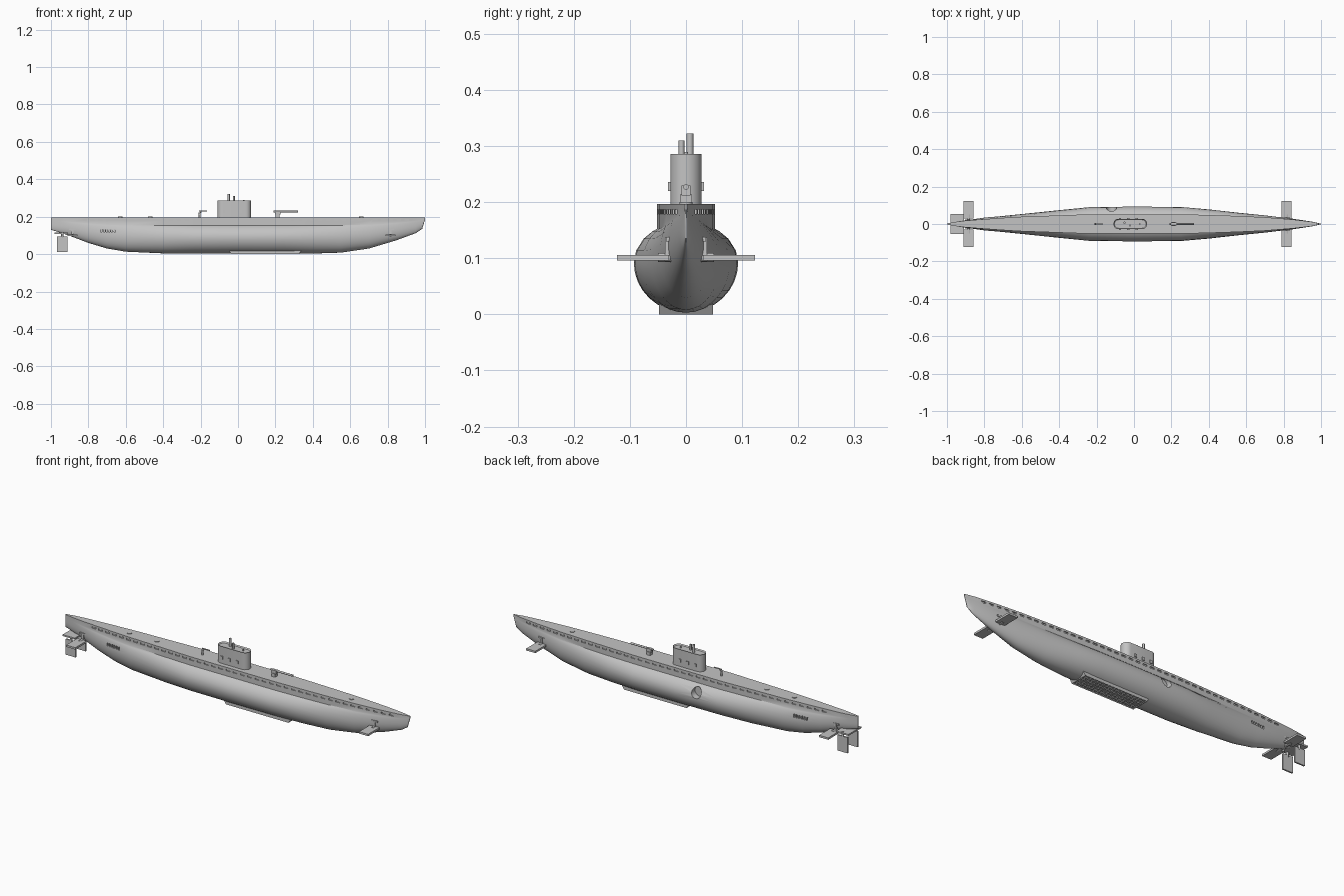
import bpy, bmesh, math
from mathutils import Matrix, Vector

if "Cube" in bpy.data.objects:
    bpy.data.objects.remove(bpy.data.objects["Cube"])

DECK = 0.197
grey = bpy.data.materials.new("hull_grey")
grey.use_nodes = True
tone = (0.55, 0.55, 0.55, 1)
grey.diffuse_color = tone
grey.node_tree.nodes["Principled BSDF"].inputs["Base Color"].default_value = tone


def finish(name, bm, smooth=True):
    bmesh.ops.recalc_face_normals(bm, faces=bm.faces)
    mesh = bpy.data.meshes.new(name)
    bm.to_mesh(mesh)
    bm.free()
    mesh.materials.append(grey)
    obj = bpy.data.objects.new(name, mesh)
    bpy.context.collection.objects.link(obj)
    if smooth:
        shade(obj)
    return obj


def shade(obj):
    bpy.ops.object.select_all(action="DESELECT")
    obj.select_set(True)
    bpy.context.view_layer.objects.active = obj
    bpy.ops.object.shade_smooth_by_angle(angle=math.radians(32))


def add_box(bm, centre, size):
    m = Matrix.Translation(centre) @ Matrix.Diagonal((*size, 1))
    return bmesh.ops.create_cube(bm, size=1, matrix=m)["verts"]


def add_rod(bm, start, end, radius, sides=16):
    a, b = Vector(start), Vector(end)
    turn = (b - a).to_track_quat("Z", "Y").to_matrix().to_4x4()
    bmesh.ops.create_cone(bm, cap_ends=True, segments=sides, radius1=radius, radius2=radius,
                          depth=(b - a).length, matrix=Matrix.Translation((a + b) / 2) @ turn)


def box(name, centre, size):
    bm = bmesh.new()
    add_box(bm, centre, size)
    return finish(name, bm, False)


def rod(name, start, end, radius, sides=16):
    bm = bmesh.new()
    add_rod(bm, start, end, radius, sides)
    return finish(name, bm)


# Hull stations: x, keel height, half beam, half deck width
STATIONS = [Vector(s) for s in (
    (-1, .13, .003, .003), (-.95, .115, .012, .012), (-.9, .098, .02, .018),
    (-.8, .06, .034, .026), (-.7, .03, .043, .033), (-.6, .013, .053, .039),
    (-.4, .004, .074, .046), (-.24, .003, .09, .052), (0, .003, .093, .052),
    (.25, .003, .091, .052), (.4, .003, .078, .048), (.55, .008, .061, .043),
    (.7, .03, .046, .036), (.85, .075, .028, .024), (.95, .112, .013, .012),
    (.985, .135, .005, .004), (1, .185, .002, .002))]


def station(x):
    for a, b in zip(STATIONS, STATIONS[1:]):
        if x <= b[0]:
            return a.lerp(b, (x - a[0]) / (b[0] - a[0]))
    return STATIONS[-1]


def half_section(s):
    x, keel, beam, deck = s
    tall = DECK - keel
    pts = []
    for i in range(1, 9):  # round belly
        a = i / 8 * math.pi / 2
        pts.append((x, beam * math.sin(a), keel + tall * .46 * (1 - math.cos(a))))
    for out, up in ((.9, .57), (.57, .68), (.2, .745), (0, .77), (0, 1)):  # shoulder, casing
        pts.append((x, deck + (beam - deck) * out, keel + tall * up))
    return pts


# Lofted hull with a deck casing
bm = bmesh.new()
rings = []
for i, s in enumerate(STATIONS):
    half = half_section(s)
    loop = [(s[0], 0, s[1])] + half + [(x, -y, z) for x, y, z in reversed(half)]
    rings.append([bm.verts.new(p) for p in loop])
count = len(rings[0])
for a, b in zip(rings, rings[1:]):
    for i in range(count):
        j = (i + 1) % count
        bm.faces.new((a[i], a[j], b[j], b[i]))
bm.faces.new(rings[0])
bm.faces.new(rings[-1])
hull = finish("hull", bm, False)

# Cutters: casing slots, stern grilles and one round side opening
bm = bmesh.new()
for side in (-1, 1):
    for i in range(42):
        x = -.82 + i * .042
        add_box(bm, (x, side * station(x)[3], .183), (.024, .01, .008))
    for i in range(6):
        x = -.73 + i * .014
        add_box(bm, (x, side * (station(x)[2] - .002), .125), (.008, .016, .016))
add_rod(bm, (-.12, .058, .115), (-.12, .12, .115), .027, 24)
cutter = finish("opening_cutter", bm, False)
cutter.hide_render = True
mod = hull.modifiers.new("openings", "BOOLEAN")
mod.operation, mod.solver, mod.object = "DIFFERENCE", "EXACT", cutter
cut = hull.evaluated_get(bpy.context.evaluated_depsgraph_get())
hull_mesh = bpy.data.meshes.new_from_object(cut)
hull.modifiers.clear()
hull.data = hull_mesh
bpy.data.objects.remove(cutter)
shade(hull)

# Ballast keel: tapered box with a grid of sunken panels underneath
bm = bmesh.new()
verts = add_box(bm, (.145, 0, .011), (.39, .096, .022))
for v in verts:
    if v.co.z < .01:
        v.co.x = .145 + (v.co.x - .145) * .93
bottom = [f for f in bm.faces if f.calc_center_median().z < .001]
long_edges = [e for e in bottom[0].edges if abs(e.verts[0].co.x - e.verts[1].co.x) > .1]
short_edges = [e for e in bottom[0].edges if e not in long_edges]
bmesh.ops.subdivide_edges(bm, edges=long_edges, cuts=17, use_grid_fill=True)
across = [e for e in bm.edges if all(v.co.z < .001 for v in e.verts)
          and abs(e.verts[0].co.x - e.verts[1].co.x) < .001]
bmesh.ops.subdivide_edges(bm, edges=across, cuts=4, use_grid_fill=True)
panels = [f for f in bm.faces if all(v.co.z < .001 for v in f.verts)]
bmesh.ops.inset_individual(bm, faces=panels, thickness=.004, depth=-.004)
finish("ballast_keel", bm, False)

# Conning tower with a sunken bridge
bm = bmesh.new()
outline = []
for i in range(26):
    a = -math.pi / 2 + (i if i < 13 else i - 1) * math.pi / 12
    end = .042 if i < 13 else -.082
    outline.append(bm.verts.new((end + .028 * math.cos(a), .028 * math.sin(a), DECK - .002)))
base = bm.faces.new(outline)
wall = bmesh.ops.extrude_face_region(bm, geom=[base])["geom"]
bmesh.ops.translate(bm, verts=[v for v in wall if isinstance(v, bmesh.types.BMVert)],
                    vec=(0, 0, .091))
bmesh.ops.recalc_face_normals(bm, faces=bm.faces)
roof = max(bm.faces, key=lambda f: f.calc_center_median().z)
bmesh.ops.inset_region(bm, faces=[roof], thickness=.005)
bmesh.ops.translate(bm, verts=roof.verts, vec=(0, 0, -.006))
finish("conning_tower", bm)

# Periscopes and mast
rod("tall_periscope", (-.05, .007, .27), (-.05, .007, .322), .006)
rod("short_periscope", (-.022, -.008, .27), (-.022, -.008, .31), .005)
rod("bridge_post", (.03, 0, .27), (.03, 0, .289), .004)

# Forward deck gun
box("gun_base", (.212, 0, .205), (.022, .022, .018))
box("gun_cradle", (.212, 0, .221), (.03, .016, .018))
rod("gun_barrel", (.19, 0, .227), (.32, 0, .227), .005)

# Aft light gun
rod("light_gun_post", (-.205, 0, .195), (-.205, 0, .222), .005)
rod("light_gun_grip", (-.21, 0, .21), (-.195, 0, .23), .003)
rod("light_gun_barrel", (-.208, 0, .23), (-.165, 0, .23), .003)

# Deck hatches
for i, x in enumerate((-.63, -.47, .66)):
    rod(f"deck_hatch_{i + 1}", (x, 0, DECK - .004), (x, 0, DECK + .003), .012)

# Paired parts: tower lamps, diving planes with brackets, rudders
for side, label in ((1, "left"), (-1, "right")):
    for i, x in enumerate((-.075, -.03, .015)):
        box(f"{label}_tower_lamp_{i + 1}", (x, side * .029, .228), (.013, .007, .016))
    for end, x in (("bow", .815), ("stern", -.885)):
        inner = station(x)[2] - .006
        box(f"{label}_{end}_plane", (x, side * (.03 + .123) / 2, .101), (.053, .093, .01))
        rod(f"{label}_{end}_plane_shaft", (x, side * .008, .101), (x, side * .05, .101), .008)
        box(f"{label}_{end}_bracket", (x, side * (inner + .004), .116), (.012, .014, .042))
        box(f"{label}_{end}_bracket_head", (x, side * (inner + .004), .134), (.036, .01, .008))
    box(f"{label}_rudder", (-.94, side * .042, .052), (.058, .008, .082))
    rod(f"{label}_rudder_stock", (-.94, side * .042, .085), (-.94, side * .042, .118), .006)

# Plate that carries the twin rudders
box("rudder_plate", (-.945, 0, .112), (.07, .108, .008))
